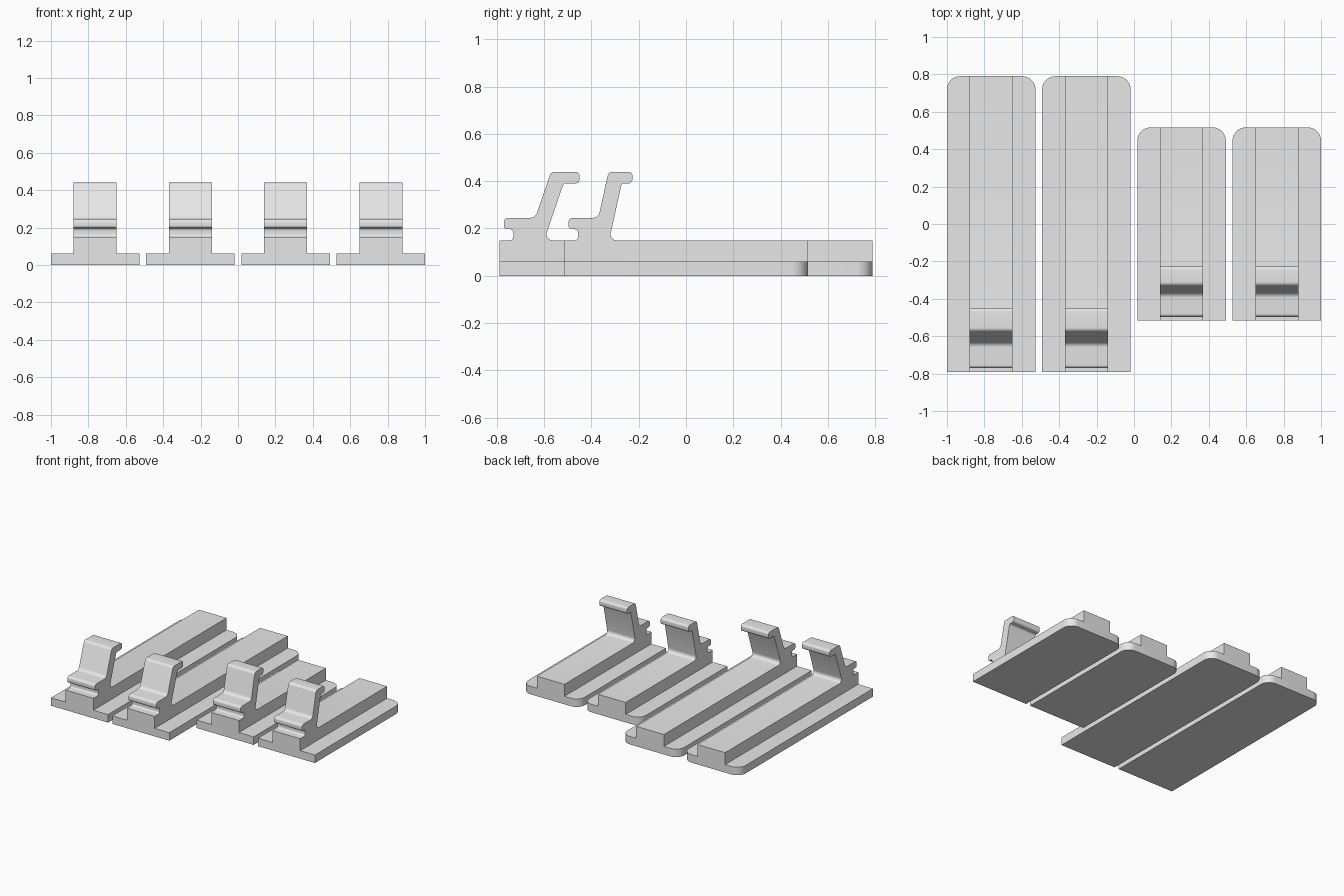
import bpy, bmesh, math
from mathutils import Vector

if "Cube" in bpy.data.objects:
    bpy.data.objects.remove(bpy.data.objects["Cube"])

PLATE_W, PLATE_H = 0.473, 0.06   # base plate
RAIL_W, RAIL_H = 0.23, 0.15      # raised rail and clip

grey = bpy.data.materials.new("grey plastic")
grey.diffuse_color = (0.8, 0.8, 0.8, 1)
grey.use_nodes = True
grey.node_tree.nodes["Principled BSDF"].inputs["Base Color"].default_value = grey.diffuse_color


def rounded(points, steps=6):
    """Closed outline; each point is (a, b, fillet radius)."""
    out = []
    n = len(points)
    for i, (a, b, r) in enumerate(points):
        p = Vector((a, b))
        if r == 0:
            out.append(p)
            continue
        u = (Vector(points[i - 1][:2]) - p).normalized()
        v = (Vector(points[(i + 1) % n][:2]) - p).normalized()
        half = u.angle(v) / 2
        centre = p + (u + v).normalized() * (r / math.sin(half))
        start = p + u * (r / math.tan(half)) - centre
        end = p + v * (r / math.tan(half)) - centre
        sweep = math.atan2(start.x * end.y - start.y * end.x, start.dot(end))
        for k in range(steps + 1):
            t = sweep * k / steps
            c, s = math.cos(t), math.sin(t)
            out.append(centre + Vector((start.x * c - start.y * s,
                                        start.x * s + start.y * c)))
    return out


def prism(bm, coords, offset):
    face = bm.faces.new([bm.verts.new(c) for c in coords])
    ext = bmesh.ops.extrude_face_region(bm, geom=[face], use_keep_orig=True)
    bmesh.ops.translate(bm, vec=offset,
                        verts=[g for g in ext["geom"] if isinstance(g, bmesh.types.BMVert)])


def clip_rail(name, x, front, back, arm):
    bm = bmesh.new()
    w, h = RAIL_W / 2, PLATE_W / 2

    # base plate with rounded rear corners
    plan = rounded([(-h, front, 0), (h, front, 0), (h, back, 0.07), (-h, back, 0.07)], 8)
    prism(bm, [(p.x, p.y, 0) for p in plan], (0, 0, PLATE_H))
    bm.normal_update()
    # open the plate top where the rail joins it
    for sx in (-w, w):
        bmesh.ops.bisect_plane(bm, geom=bm.verts[:] + bm.edges[:] + bm.faces[:],
                               plane_co=(sx, 0, 0), plane_no=(1, 0, 0))

    # rail, front lip, sloping arm and top hook in one side profile
    lip = front + 0.019
    stem = front + 0.059
    side = rounded([(front, PLATE_H, 0), (front, RAIL_H, 0),
                    (stem, RAIL_H, 0.014), (stem, 0.197, 0.014),
                    (lip, 0.197, 0.014), (lip, 0.245, 0.018)]
                   + arm + [(back, RAIL_H, 0), (back, PLATE_H, 0)])
    prism(bm, [(-w, p.x, p.y) for p in side], (RAIL_W, 0, 0))

    # weld the two bodies into one clean skin
    inner = [f for f in bm.faces
             if all(abs(v.co.z - PLATE_H) < 1e-4 and abs(v.co.x) < w + 1e-4 for v in f.verts)]
    bmesh.ops.delete(bm, geom=inner, context='FACES')
    bmesh.ops.remove_doubles(bm, verts=bm.verts[:], dist=1e-4)
    bmesh.ops.dissolve_limit(bm, angle_limit=0.01, verts=bm.verts[:], edges=bm.edges[:])
    bmesh.ops.recalc_face_normals(bm, faces=bm.faces[:])

    mesh = bpy.data.meshes.new(name)
    bm.to_mesh(mesh)
    bm.free()
    mesh.materials.append(grey)
    obj = bpy.data.objects.new(name, mesh)
    obj.location.x = x
    bpy.context.collection.objects.link(obj)
    bpy.ops.object.select_all(action='DESELECT')
    obj.select_set(True)
    bpy.context.view_layer.objects.active = obj
    bpy.ops.object.shade_smooth_by_angle(angle=math.radians(30))


# arm outlines from the lip up over the hook and down to the rail
long_arm = [(-0.638, 0.245, 0.03), (-0.571, 0.44, 0.022), (-0.451, 0.44, 0.016),
            (-0.451, 0.391, 0.016), (-0.518, 0.391, 0.016), (-0.600, RAIL_H, 0.025)]
short_arm = [(-0.371, 0.245, 0.03), (-0.328, 0.44, 0.022), (-0.227, 0.44, 0.016),
             (-0.227, 0.391, 0.016), (-0.272, 0.391, 0.012), (-0.325, RAIL_H, 0.025)]

pitch = (2 - PLATE_W) / 3
for i in range(4):
    x = -1 + PLATE_W / 2 + i * pitch
    if i < 2:
        clip_rail(f"long_clip_rail_{i + 1}", x, -0.79, 0.79, long_arm)
    else:
        clip_rail(f"short_clip_rail_{i - 1}", x, -0.516, 0.516, short_arm)
